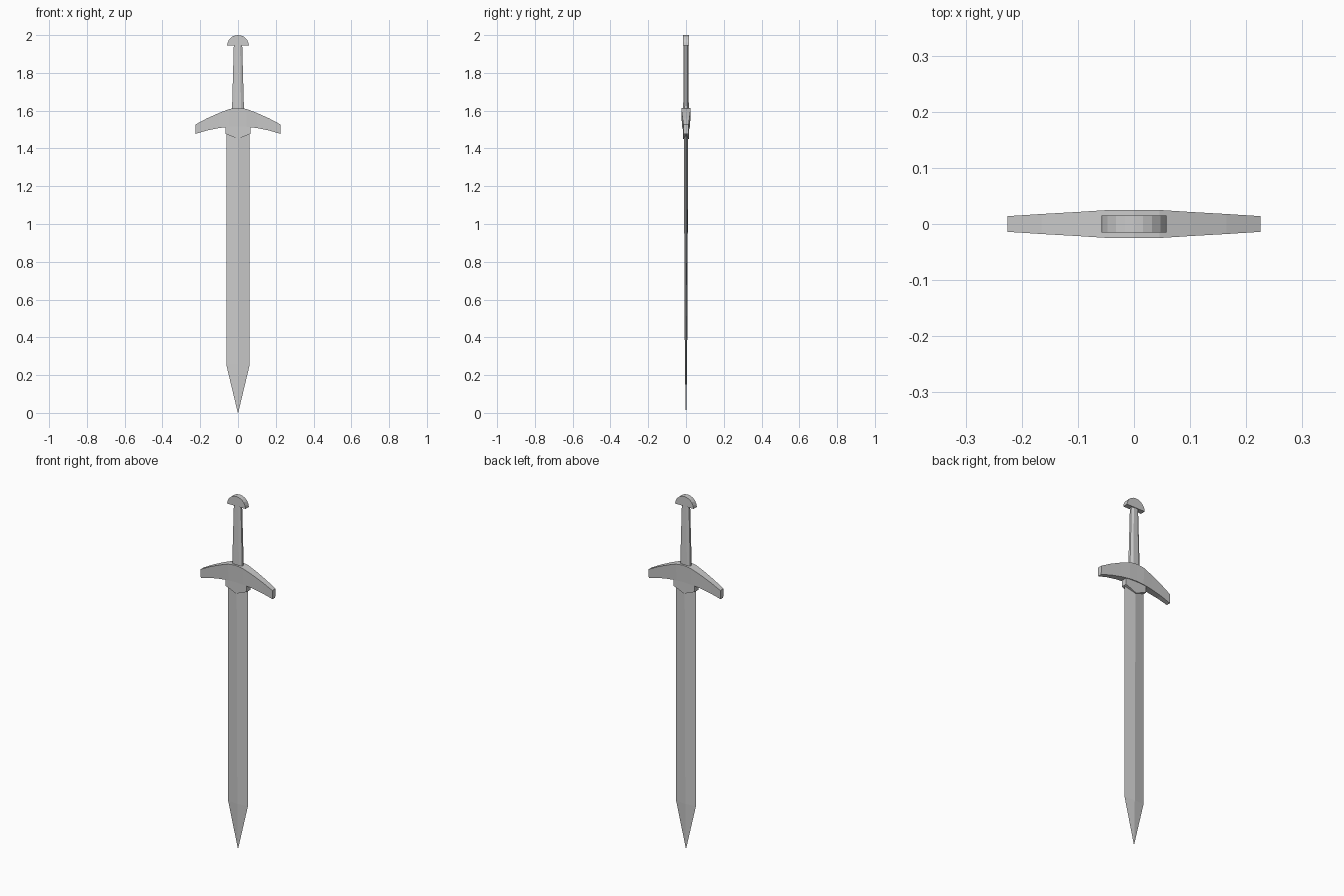
import bpy, bmesh

if "Cube" in bpy.data.objects:
    bpy.data.objects.remove(bpy.data.objects["Cube"])


def loft(name, rings):
    """Join equal-sized point rings into one closed, flat-shaded solid."""
    bm = bmesh.new()
    loops = [[bm.verts.new(p) for p in ring] for ring in rings]
    n = len(loops[0])
    for a, b in zip(loops, loops[1:]):
        for i in range(n):
            j = (i + 1) % n
            bm.faces.new((a[i], a[j], b[j], b[i]))
    bm.faces.new(loops[0])
    bm.faces.new(loops[-1])
    bmesh.ops.remove_doubles(bm, verts=bm.verts, dist=1e-5)
    bmesh.ops.recalc_face_normals(bm, faces=bm.faces)
    mesh = bpy.data.meshes.new(name)
    bm.to_mesh(mesh)
    bm.free()
    obj = bpy.data.objects.new(name, mesh)
    bpy.context.collection.objects.link(obj)
    return obj


def mirrored(half):
    """Mirror stations listed from x = 0 outwards."""
    return [(-s[0], *s[1:]) for s in reversed(half[1:])] + half


# Blade: diamond section with a central ridge, thinning towards the tip
loft("blade", [
    [(-w, 0, z), (0, -t, z), (w, 0, z), (0, t, z)]
    for z, w, t in [(0.0, 0.001, 0.001), (0.255, 0.062, 0.006), (1.53, 0.062, 0.012)]
])

# Crossguard: drooping arch, thickest in the middle (x, bottom, top, half depth)
guard = mirrored([
    (0.0, 1.517, 1.615, 0.025),
    (0.045, 1.515, 1.609, 0.025),
    (0.1, 1.508, 1.588, 0.0215),
    (0.165, 1.495, 1.559, 0.0178),
    (0.225, 1.477, 1.527, 0.014),
])
loft("crossguard", [
    [(x, -d * 0.85, lo), (x, d * 0.85, lo), (x, d, hi), (x, -d, hi)]
    for x, lo, hi, d in guard
])

# Collar: pointed block holding the top of the blade
collar = [(-0.066, 1.53), (-0.066, 1.477), (-0.032, 1.464), (0, 1.45),
          (0.032, 1.464), (0.066, 1.477), (0.066, 1.53)]
loft("blade_collar", [[(x, y, z) for x, z in collar] for y in (-0.017, 0.017)])

# Grip: eight-sided, slightly wider at the guard
loft("grip", [
    [(sx * w, sy * d, z) for sx, sy in
     [(-1, -.45), (-.5, -1), (.5, -1), (1, -.45), (1, .45), (.5, 1), (-.5, 1), (-1, .45)]]
    for z, w, d in [(1.59, 0.032, 0.015), (1.955, 0.022, 0.012)]
])

# Pommel: extruded half disc
pommel = mirrored([(0.0, 2.0), (0.016, 1.998), (0.032, 1.991),
                   (0.047, 1.977), (0.055, 1.96), (0.058, 1.945)])
loft("pommel", [[(x, y, z) for x, z in pommel] for y in (-0.015, 0.015)])
